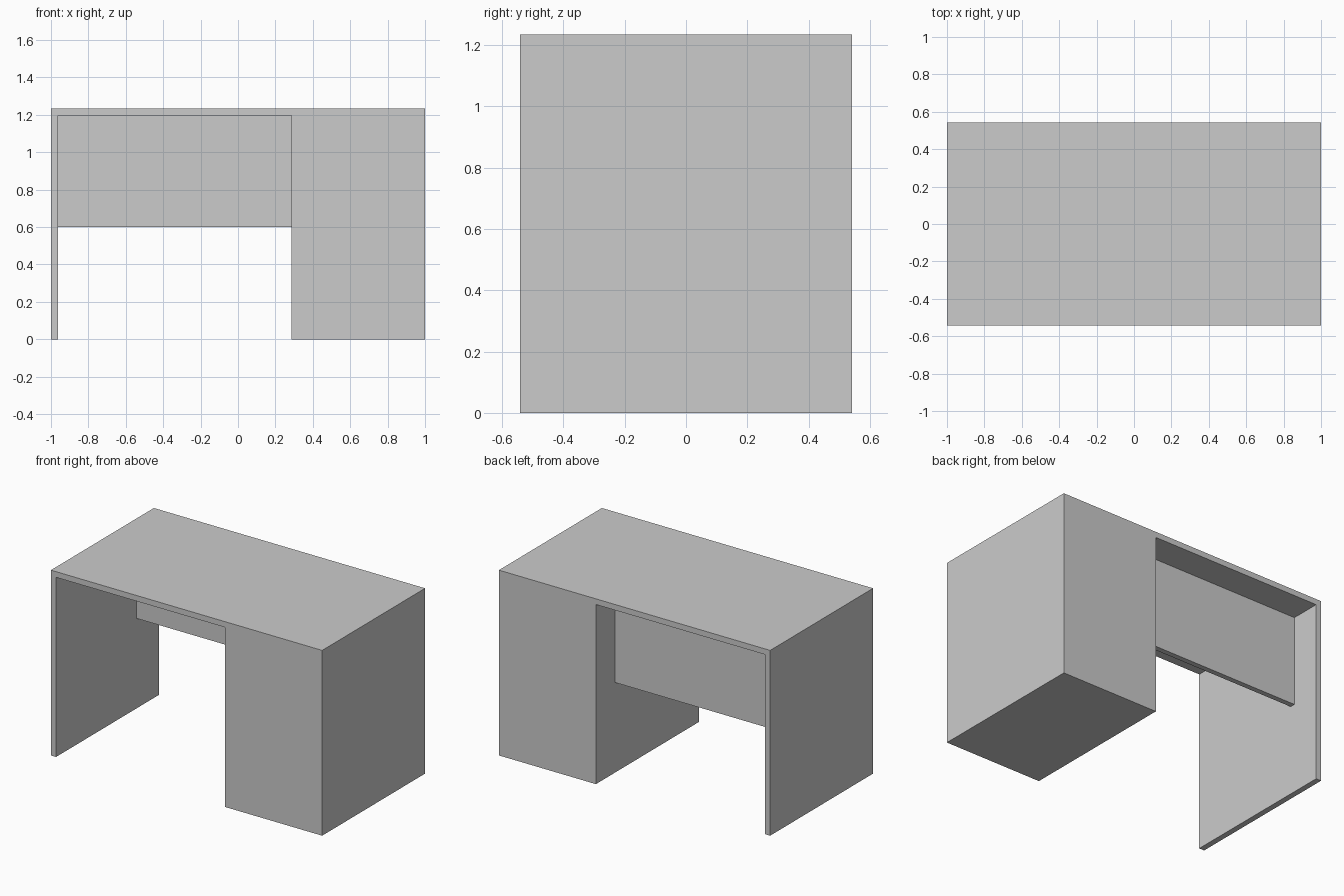
import bpy
import bmesh

cube = bpy.data.objects.get("Cube")
if cube:
    bpy.data.objects.remove(cube, do_unlink=True)

GREY = (0.6, 0.6, 0.6, 1.0)
grey = bpy.data.materials.new("plain_grey")
grey.use_nodes = True
grey.diffuse_color = GREY
grey.node_tree.nodes["Principled BSDF"].inputs["Base Color"].default_value = GREY


def extrude_profile(name, profile, y_front, y_back):
    """Extrude a closed outline of (x, z) points from front to back."""
    bm = bmesh.new()
    face = bm.faces.new([bm.verts.new((x, y_front, z)) for x, z in profile])
    extruded = bmesh.ops.extrude_face_region(bm, geom=[face], use_keep_orig=True)
    moved = [v for v in extruded["geom"] if isinstance(v, bmesh.types.BMVert)]
    bmesh.ops.translate(bm, verts=moved, vec=(0, y_back - y_front, 0))
    bmesh.ops.recalc_face_normals(bm, faces=bm.faces)
    mesh = bpy.data.meshes.new(name)
    bm.to_mesh(mesh)
    bm.free()
    mesh.materials.append(grey)
    obj = bpy.data.objects.new(name, mesh)
    bpy.context.collection.objects.link(obj)
    return obj


HALF_WIDTH, HALF_DEPTH, HEIGHT = 1.0, 0.542, 1.235
BOARD = 0.038
LEG_INNER = -HALF_WIDTH + BOARD
PEDESTAL_INNER = 0.285
TOP_UNDERSIDE = HEIGHT - BOARD

# Desk body: side panel, top board and solid pedestal in one outline
extrude_profile("desk_body", [
    (-HALF_WIDTH, 0), (LEG_INNER, 0),
    (LEG_INNER, TOP_UNDERSIDE), (PEDESTAL_INNER, TOP_UNDERSIDE),
    (PEDESTAL_INNER, 0), (HALF_WIDTH, 0),
    (HALF_WIDTH, HEIGHT), (-HALF_WIDTH, HEIGHT),
], -HALF_DEPTH, HALF_DEPTH)

# Modesty panel hung under the top, set in from the back
extrude_profile("modesty_panel", [
    (LEG_INNER, 0.6), (PEDESTAL_INNER, 0.6),
    (PEDESTAL_INNER, TOP_UNDERSIDE), (LEG_INNER, TOP_UNDERSIDE),
], 0.305, 0.34)
